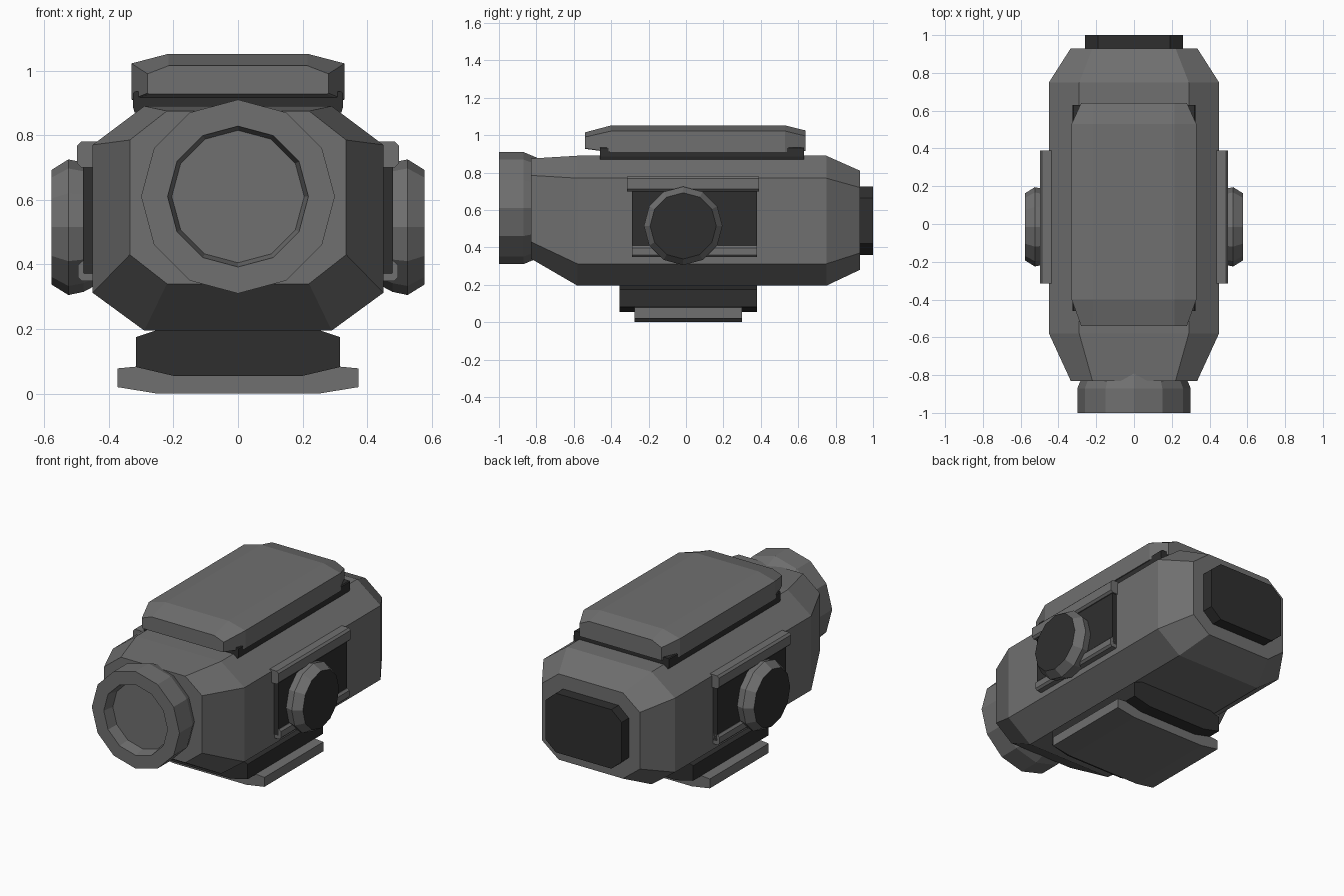
import bpy, bmesh, math

if "Cube" in bpy.data.objects:
    bpy.data.objects.remove(bpy.data.objects["Cube"])


def material(name, value):
    m = bpy.data.materials.new(name)
    m.diffuse_color = (value, value, value, 1)
    m.use_nodes = True
    m.node_tree.nodes["Principled BSDF"].inputs["Base Color"].default_value = m.diffuse_color
    return m


GREY = material("mid grey", 0.16)
DARK = material("charcoal", 0.028)


def loft(name, rings, mat):
    """Skin a list of equal-length point rings and cap both ends."""
    bm = bmesh.new()
    vs = [[bm.verts.new(p) for p in ring] for ring in rings]
    n = len(vs[0])
    for a, b in zip(vs, vs[1:]):
        for i in range(n):
            j = (i + 1) % n
            bm.faces.new((a[i], a[j], b[j], b[i]))
    bm.faces.new(vs[0])
    bm.faces.new(vs[-1])
    bmesh.ops.recalc_face_normals(bm, faces=bm.faces)
    me = bpy.data.meshes.new(name)
    bm.to_mesh(me)
    bm.free()
    ob = bpy.data.objects.new(name, me)
    bpy.context.collection.objects.link(ob)
    me.materials.append(mat)
    return ob


def octagon(y, half, top_half, z0, z1, z2, z3, low_half=None):
    """Chamfered cross-section, symmetric in x, at depth y."""
    lh = top_half if low_half is None else low_half
    right = [(lh, z0), (half, z1), (half, z2), (top_half, z3)]
    pts = right + [(-x, z) for x, z in reversed(right)]
    return [(x, y, z) for x, z in pts]


def circle(axis, pos, r, c, z, n=12):
    """Ring of n points around the x or y axis."""
    out = []
    for i in range(n):
        a = 2 * math.pi * i / n
        u, w = c + r * math.sin(a), z + r * math.cos(a)
        out.append((pos, u, w) if axis == "x" else (u, pos, w))
    return out


# Main housing, tapered at both ends
loft("main_housing", [
    octagon(-0.83, 0.335, 0.22, 0.34, 0.43, 0.785, 0.875),
    octagon(-0.58, 0.45, 0.29, 0.195, 0.312, 0.77, 0.89),
    octagon(0.75, 0.45, 0.29, 0.195, 0.312, 0.77, 0.89),
    octagon(0.93, 0.335, 0.22, 0.28, 0.37, 0.72, 0.81)], GREY)

# Front lens ring with recessed glass
loft("lens_ring", [circle("y", y, r, 0, 0.61) for y, r in (
    (-0.75, 0.25), (-0.87, 0.30), (-1.0, 0.30), (-1.0, 0.218), (-0.93, 0.205))], GREY)

# Rear panel
loft("rear_panel", [octagon(y, 0.26, 0.19, 0.36, 0.42, 0.665, 0.725)
                    for y in (0.90, 1.0)], DARK)

# Top cover and its dark base
loft("cover_base", [octagon(y, 0.325, 0.32, 0.87, 0.887, 0.93, 0.935)
                    for y in (-0.46, 0.63)], DARK)
loft("top_cover", [
    octagon(-0.54, 0.28, 0.215, 0.927, 0.93, 0.99, 1.015, 0.275),
    octagon(-0.40, 0.33, 0.215, 0.908, 0.91, 1.022, 1.052, 0.32),
    octagon(0.53, 0.33, 0.215, 0.908, 0.91, 1.022, 1.052, 0.32),
    octagon(0.64, 0.28, 0.215, 0.915, 0.917, 0.995, 1.025, 0.275)], GREY)

# Underside mount and foot plate
loft("lower_mount", [octagon(y, 0.315, 0.24, 0.055, 0.082, 0.175, 0.2, 0.2)
                     for y in (-0.355, 0.38)], DARK)
loft("foot_plate", [octagon(y, 0.373, 0.31, 0.0, 0.02, 0.078, 0.084, 0.25)
                    for y in (-0.275, 0.30)], GREY)


def bar(name, y0, y1, z0, z1, x0, x1, c, mat):
    """Long bar on one side with chamfered outer edges."""
    d = math.copysign(c, x1)
    prof = [(x0, z0), (x1 - d, z0), (x1, z0 + c), (x1, z1 - c), (x1 - d, z1), (x0, z1)]
    loft(name, [[(x, y, z) for x, z in prof] for y in (y0, y1)], mat)


# Side panels, rails and knobs on both sides
for side, s in (("right", 1), ("left", -1)):
    bar(side + "_panel", -0.29, 0.38, 0.37, 0.74, s * 0.43, s * 0.48, 0.004, DARK)
    bar(side + "_upper_rail", -0.315, 0.39, 0.70, 0.78, s * 0.43, s * 0.498, 0.012, GREY)
    bar(side + "_lower_rail", -0.288, 0.38, 0.348, 0.41, s * 0.43, s * 0.495, 0.012, GREY)
    knob = loft(side + "_knob", [circle("x", s * x, r, -0.015, 0.515) for x, r in (
        (0.45, 0.185), (0.478, 0.20), (0.478, 0.20), (0.525, 0.21), (0.578, 0.177))][::1], GREY)
    # Dark outer disc
    knob.data.materials.append(DARK)
    for f in knob.data.polygons:
        if f.normal.x * s > 0.99 and f.center.x * s > 0.57:
            f.material_index = 1
